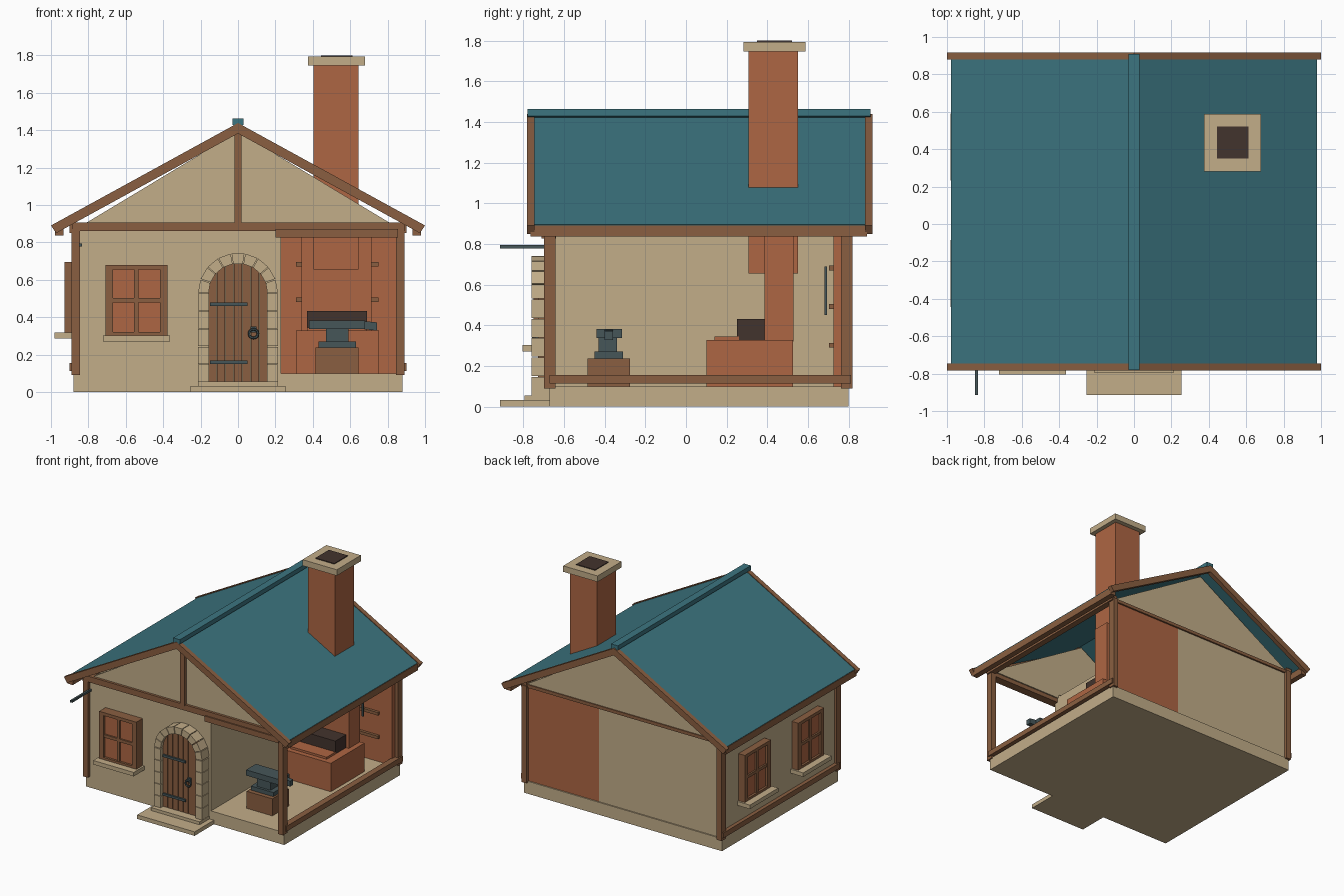
import bpy, bmesh, math
from mathutils import Matrix, Vector

if "Cube" in bpy.data.objects:
    bpy.data.objects.remove(bpy.data.objects["Cube"])


def material(name, hexcode):
    m = bpy.data.materials.new(name)
    rgb = [int(hexcode[i:i + 2], 16) / 255 for i in (0, 2, 4)]
    m.diffuse_color = [((c + 0.055) / 1.055) ** 2.4 for c in rgb] + [1]
    m.use_nodes = True
    m.node_tree.nodes["Principled BSDF"].inputs["Base Color"].default_value = m.diffuse_color
    return m


PLASTER = material("plaster_stone", "C2AD89")
BRICK = material("red_brick", "AE6643")
WOOD = material("brown_wood", "8A5F41")
TEAL = material("teal_roof", "3C7580")
COAL = material("charcoal", "42332D")
IRON = material("grey_iron", "465659")


def finish(name, bm, mat, matrix=None):
    bmesh.ops.recalc_face_normals(bm, faces=bm.faces)
    if matrix:
        bm.transform(matrix)
    me = bpy.data.meshes.new(name)
    bm.to_mesh(me)
    bm.free()
    me.materials.append(mat)
    ob = bpy.data.objects.new(name, me)
    bpy.context.collection.objects.link(ob)
    return ob


def boxes(name, mat, *items, matrix=None):
    """One object from boxes given as (x0, x1, y0, y1, z0, z1)."""
    bm = bmesh.new()
    for x0, x1, y0, y1, z0, z1 in items:
        m = Matrix.Translation(((x0 + x1) / 2, (y0 + y1) / 2, (z0 + z1) / 2))
        m = m @ Matrix.Diagonal((x1 - x0, y1 - y0, z1 - z0, 1))
        bmesh.ops.create_cube(bm, size=1, matrix=m)
    return finish(name, bm, mat, matrix)


def add_prism(bm, outline, y0, y1):
    """Extrude an x-z outline from y0 to y1."""
    f = bm.faces.new([bm.verts.new((x, y0, z)) for x, z in outline])
    r = bmesh.ops.extrude_face_region(bm, geom=[f])
    vs = [v for v in r["geom"] if isinstance(v, bmesh.types.BMVert)]
    bmesh.ops.translate(bm, verts=vs, vec=(0, y1 - y0, 0))


def prisms(name, mat, outlines, y0, y1):
    bm = bmesh.new()
    for o in outlines:
        add_prism(bm, o, y0, y1)
    return finish(name, bm, mat)


# Plinth and steps
boxes("plinth", PLASTER, (-0.88, 0.88, -0.67, 0.80, 0, 0.10))
boxes("door_step", PLASTER, (-0.255, 0.255, -0.915, -0.66, 0, 0.032))
boxes("threshold", PLASTER, (-0.215, 0.215, -0.795, -0.66, 0.03, 0.056))

# Walls
boxes("front_wall", PLASTER, (-0.86, 0.23, -0.67, -0.61, 0.10, 0.88))
boxes("left_wall", PLASTER, (-0.87, -0.81, -0.66, 0.79, 0.10, 0.87))
boxes("partition_wall", PLASTER, (0.17, 0.23, -0.62, 0.74, 0.10, 0.87))
boxes("back_wall", PLASTER, (-0.86, 0.22, 0.725, 0.79, 0.10, 0.87))
boxes("workshop_back_wall", BRICK, (0.22, 0.86, 0.725, 0.79, 0.10, 0.87))
gable = [(-0.885, 0.86), (0.885, 0.86), (0, 1.392)]
prisms("front_gable", PLASTER, [gable], -0.68, -0.63)
prisms("back_gable", PLASTER, [gable], 0.745, 0.795)

# Timber frame
for side, s in (("left", -1), ("right", 1)):
    xs = sorted((s * 0.845, s * 0.889))
    boxes(side + "_posts", WOOD, (*xs, -0.698, -0.642, 0.09, 0.87),
          (*xs, 0.763, 0.818, 0.09, 0.87))
    xs = sorted((s * 0.85, s * 0.90))
    boxes(side + "_side_rails", WOOD, (*xs, -0.67, 0.81, 0.113, 0.155),
          (*xs, -0.69, 0.81, 0.85, 0.895))
    xs = sorted((s * 0.932, s * 0.978))
    boxes(side + "_eave_beam", WOOD, (*xs, -0.765, 0.89, 0.836, 0.890))
boxes("front_beam", WOOD, (-0.885, 0.89, -0.70, -0.64, 0.86, 0.907))
boxes("opening_header", WOOD, (0.20, 0.855, -0.71, -0.64, 0.826, 0.87))
boxes("back_beam", WOOD, (-0.885, 0.885, 0.74, 0.803, 0.852, 0.878))
boxes("king_post", WOOD, (-0.02, 0.02, -0.705, -0.65, 0.90, 1.40))


# Roof slabs, verge boards and ridge
def slope(s, top, end, low_end, thick):
    """Sloping strip with its lower end cut square."""
    return [(0, top), (s * end, top - 0.548 * end),
            (s * low_end, top - 0.548 * low_end - thick), (0, top - thick)]


for side, s in (("left", -1), ("right", 1)):
    prisms(side + "_roof", TEAL, [slope(s, 1.432, 0.978, 0.965, 0.028)], -0.75, 0.885)
    for end, y0, y1 in (("front", -0.782, -0.745), ("back", 0.88, 0.917)):
        prisms(f"{side}_{end}_verge_board", WOOD,
               [slope(s, 1.438, 1.0, 0.972, 0.056)], y0, y1)
prisms("ridge_cap", TEAL, [[(-0.03, 1.463), (0.03, 1.463), (0.03, 1.428),
                            (0, 1.445 - 0.03), (-0.03, 1.428)]], -0.78, 0.908)

# Chimney
boxes("chimney_shaft", BRICK, (0.405, 0.645, 0.307, 0.55, 0.655, 1.75))
boxes("chimney_cap", PLASTER, (0.375, 0.68, 0.282, 0.587, 1.745, 1.793))
boxes("chimney_opening", COAL, (0.443, 0.611, 0.35, 0.52, 1.79, 1.799))

# Forge
boxes("forge_base", BRICK, (0.31, 0.755, 0.10, 0.527, 0.10, 0.328))
boxes("forge_breast", BRICK, (0.34, 0.715, 0.385, 0.528, 0.32, 0.84))
boxes("forge_ledge", BRICK, (0.37, 0.69, 0.14, 0.26, 0.32, 0.345))
boxes("coal_bed", COAL, (0.37, 0.69, 0.25, 0.39, 0.325, 0.432))

# Tool rack on the back wall
boxes("tool_rails", WOOD, *[(0.31, 0.75, 0.703, 0.728, z, z + 0.024)
                            for z in (0.29, 0.48, 0.67)])
boxes("hanging_tools", IRON, *[(x, x + 0.016, 0.68, 0.692, 0.45, 0.69)
                               for x in (0.42, 0.52, 0.62)])

# Anvil on its block
boxes("anvil_block", WOOD, (0.415, 0.645, -0.485, -0.275, 0.10, 0.237))
boxes("anvil_body", IRON, (0.43, 0.63, -0.45, -0.31, 0.237, 0.27),
      (0.47, 0.59, -0.43, -0.34, 0.265, 0.34),
      (0.38, 0.68, -0.44, -0.315, 0.337, 0.382))
prisms("anvil_horn", IRON, [[(0.66, 0.38), (0.742, 0.372), (0.742, 0.328),
                             (0.66, 0.337)]], -0.40, -0.36)

# Arched door of planks
W, SPRING, N = 0.16, 0.53, 7
planks = []
for i in range(N):
    a = -W + 2 * W * i / N + 0.002
    b = -W + 2 * W * (i + 1) / N - 0.002
    xs = [b + (a - b) * k / 4 for k in range(5)]
    planks.append([(a, 0.055), (b, 0.055)] +
                  [(x, SPRING + math.sqrt(W * W - x * x)) for x in xs])
prisms("door_planks", WOOD, planks, -0.728, -0.66)
boxes("door_hinges", IRON, (-0.15, 0.05, -0.742, -0.725, 0.46, 0.478),
      (-0.15, 0.05, -0.742, -0.725, 0.15, 0.168))
boxes("handle_plate", IRON, (0.068, 0.098, -0.742, -0.725, 0.318, 0.35))
bpy.ops.mesh.primitive_torus_add(major_segments=12, minor_segments=6, major_radius=0.024,
                                 minor_radius=0.007, location=(0.083, -0.752, 0.312),
                                 rotation=(math.pi / 2, 0, 0))
bpy.context.object.name = "door_ring"
bpy.context.object.data.materials.append(IRON)

# Stone door surround: stacked jambs and an arch of wedges
stones = []
for s in (-1, 1):
    for i in range(5):
        z0 = 0.056 + i * (SPRING - 0.056) / 5
        z1 = 0.056 + (i + 1) * (SPRING - 0.056) / 5 - 0.004
        inner = 0.155
        stones.append([(s * inner, z0), (s * 0.213, z0), (s * 0.213, z1), (s * inner, z1)])
for i in range(9):
    a, b = math.pi * i / 9 + 0.012, math.pi * (i + 1) / 9 - 0.012
    stones.append([(r * math.cos(t), SPRING + r * math.sin(t))
                   for r, t in ((0.157, a), (0.213, a), (0.213, b), (0.157, b))])
prisms("door_surround", PLASTER, stones, -0.76, -0.65)


# Windows, built facing -y with the wall face at local y = 0
def window(name, m):
    boxes(name + "_frame", WOOD, (-0.165, -0.125, -0.06, 0.02, 0, 0.38),
          (0.125, 0.165, -0.06, 0.02, 0, 0.38),
          (-0.125, 0.125, -0.06, 0.02, 0.355, 0.38),
          (-0.125, 0.125, -0.06, 0.02, 0, 0.02),
          (-0.012, 0.012, -0.055, 0.02, 0.02, 0.355),
          (-0.125, 0.125, -0.055, 0.02, 0.178, 0.202), matrix=m)
    boxes(name + "_panes", BRICK, (-0.13, 0.13, -0.042, 0.01, 0.01, 0.365), matrix=m)
    boxes(name + "_sill", PLASTER, (-0.18, 0.18, -0.115, 0.02, -0.03, 0.002), matrix=m)


window("front_window", Matrix.Translation((-0.543, -0.69, 0.30)))
for i, y in enumerate((-0.265, 0.412)):
    window(f"left_window_{i + 1}", Matrix.Translation((-0.867, y, 0.316))
           @ Matrix.Rotation(-math.pi / 2, 4, "Z"))

# Iron bracket bar by the front corner
boxes("sign_bar", IRON, (-0.85, -0.833, -0.915, -0.66, 0.777, 0.794))
